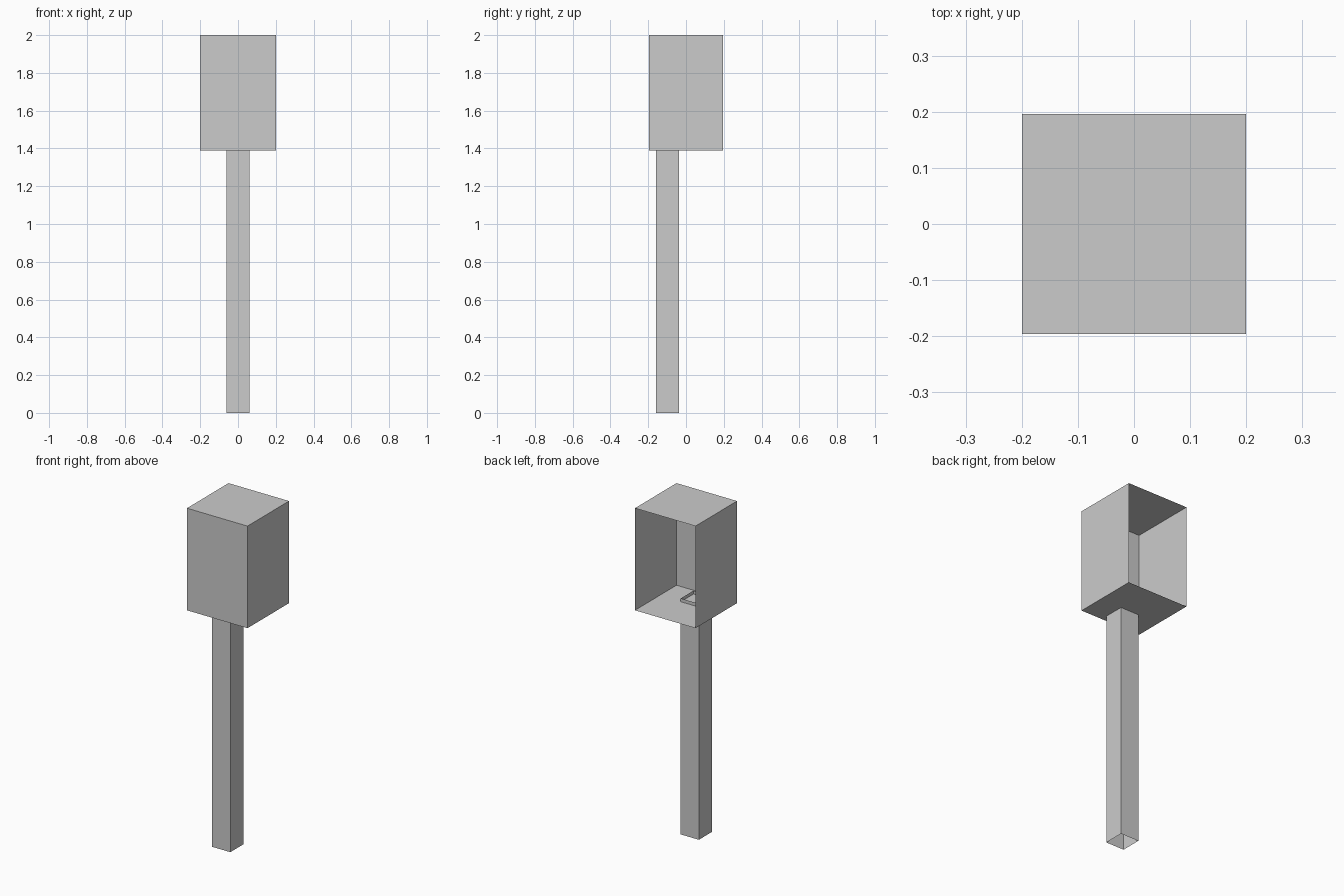
import bpy, bmesh
from mathutils import Vector

if "Cube" in bpy.data.objects:
    bpy.data.objects.remove(bpy.data.objects["Cube"])


def open_box(name, lo, hi, open_dirs):
    """Thin-walled box without the faces that point along open_dirs."""
    lo, hi = Vector(lo), Vector(hi)
    bm = bmesh.new()
    bmesh.ops.create_cube(bm, size=1)
    bmesh.ops.scale(bm, vec=hi - lo, verts=bm.verts)
    bmesh.ops.translate(bm, vec=(lo + hi) / 2, verts=bm.verts)
    bm.normal_update()
    gone = [f for f in bm.faces
            if any(f.normal.dot(Vector(d)) > 0.9 for d in open_dirs)]
    bmesh.ops.delete(bm, geom=gone, context='FACES')
    mesh = bpy.data.meshes.new(name)
    bm.to_mesh(mesh)
    bm.free()
    obj = bpy.data.objects.new(name, mesh)
    bpy.context.collection.objects.link(obj)
    return obj


# Head: box open at the back
open_box("head_box", (-0.2, -0.196, 1.39), (0.2, 0.196, 2.0), [(0, 1, 0)])

# Hollow post, open at both ends, poking slightly through the box floor
open_box("post", (-0.06, -0.158, 0), (0.06, -0.036, 1.41),
         [(0, 0, 1), (0, 0, -1)])
